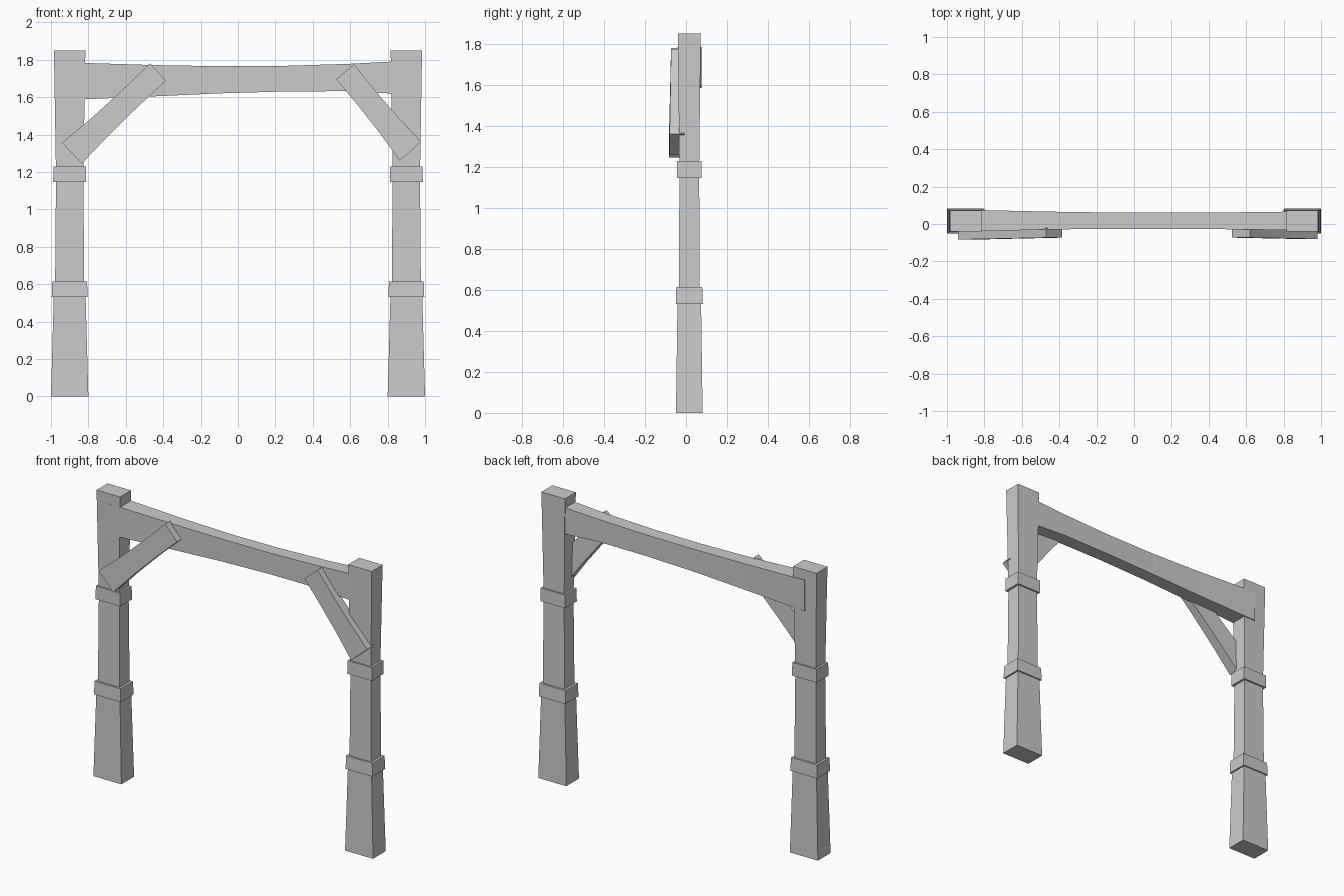
import bpy, bmesh

if "Cube" in bpy.data.objects:
    bpy.data.objects.remove(bpy.data.objects["Cube"])


def loft(name, rings):
    """Skin a list of four-point rings and cap both ends."""
    bm = bmesh.new()
    loops = [[bm.verts.new(p) for p in ring] for ring in rings]
    for a, b in zip(loops, loops[1:]):
        for i in range(4):
            j = (i + 1) % 4
            bm.faces.new((a[i], a[j], b[j], b[i]))
    bm.faces.new(loops[0])
    bm.faces.new(loops[-1])
    bmesh.ops.recalc_face_normals(bm, faces=bm.faces)
    mesh = bpy.data.meshes.new(name)
    bm.to_mesh(mesh)
    bm.free()
    obj = bpy.data.objects.new(name, mesh)
    bpy.context.collection.objects.link(obj)
    return obj


def upright(name, cx, sections):
    """Square timber from (z, half width, half depth) sections."""
    cy = 0.016
    return loft(name, [[(cx - w, cy - d, z), (cx + w, cy - d, z),
                        (cx + w, cy + d, z), (cx - w, cy + d, z)]
                       for z, w, d in sections])


def brace(name, top, bottom, y_top, y_bottom, waist=0.006):
    """Diagonal timber between two end edges, slightly narrowed mid-length."""
    rings = []
    for t in (0, 0.33, 0.67, 1):
        pts = [[a + (b - a) * t for a, b in zip(p, q)] for p, q in zip(top, bottom)]
        (x0, z0), (x1, z1) = pts
        k = waist / 0.13 if 0 < t < 1 else 0
        dx, dz = (x1 - x0) * k, (z1 - z0) * k
        x0, z0, x1, z1 = x0 + dx, z0 + dz, x1 - dx, z1 - dz
        f = y_top[0] + (y_bottom[0] - y_top[0]) * t
        b = y_top[1] + (y_bottom[1] - y_top[1]) * t
        rings.append([(x0, f, z0), (x1, f, z1), (x1, b, z1), (x0, b, z0)])
    return loft(name, rings)


# Posts with their two collars
for side, cx in (("left", -0.9), ("right", 0.9)):
    upright(side + "_post", cx, [(0, 0.1, 0.065), (0.57, 0.084, 0.057),
                                 (0.575, 0.078, 0.051), (1.18, 0.073, 0.048),
                                 (1.85, 0.084, 0.056)])
    upright(side + "_lower_collar", cx, [(0.53, 0.096, 0.066), (0.615, 0.093, 0.063)])
    upright(side + "_upper_collar", cx, [(1.145, 0.088, 0.06), (1.23, 0.087, 0.059)])

# Sagging crossbeam: x, front y, back y, bottom z, top z
beam = [(-0.90, -0.041, 0.076, 1.585, 1.785), (-0.45, -0.029, 0.066, 1.604, 1.771),
        (-0.10, -0.026, 0.061, 1.62, 1.765), (0.25, -0.026, 0.061, 1.63, 1.767),
        (0.60, -0.029, 0.063, 1.632, 1.778), (0.978, -0.036, 0.068, 1.61, 1.798)]
loft("crossbeam", [[(x, f, b), (x, k, b), (x, k, t), (x, f, t)] for x, f, k, b, t in beam])

# Diagonal braces on the front
brace("left_brace", [(-0.47, 1.78), (-0.385, 1.688)], [(-0.94, 1.355), (-0.835, 1.245)],
      (-0.073, -0.022), (-0.083, -0.012))
brace("right_brace", [(0.525, 1.695), (0.62, 1.775)], [(0.865, 1.26), (0.98, 1.36)],
      (-0.073, -0.022), (-0.08, -0.008))
